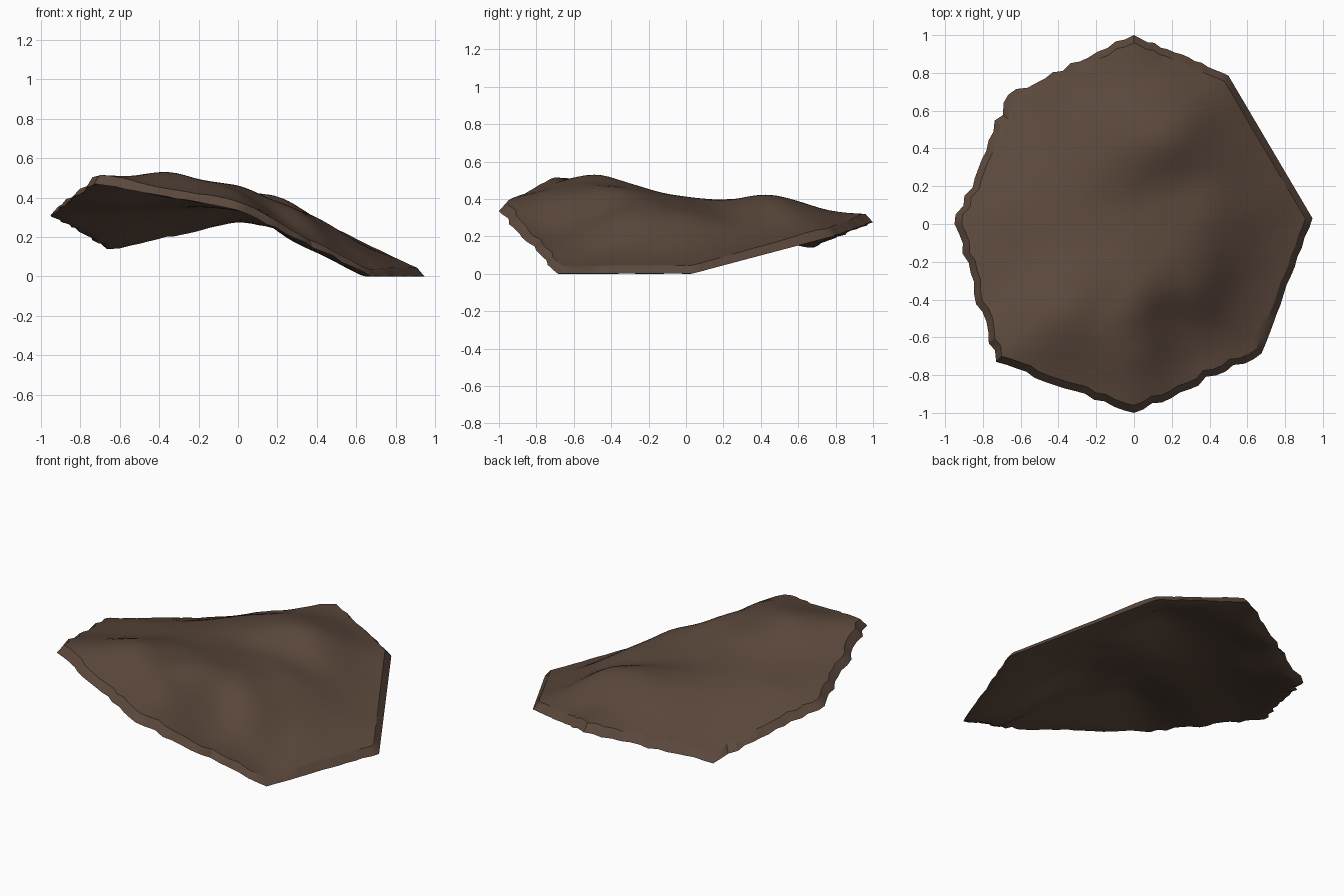
import bpy, bmesh, math, random
from mathutils import Vector, noise

if "Cube" in bpy.data.objects:
    bpy.data.objects.remove(bpy.data.objects["Cube"])

random.seed(4)
THICK, INSET = 0.045, 0.04
SEG, RINGS = 14, 26

# Lower outline corners of the slab, counter-clockwise: x, y, z
CORNERS = [Vector(c) for c in (
    (0.945, 0.03, 0.0), (0.5, 0.785, 0.2), (0.0, 1.0, 0.275), (-0.665, 0.685, 0.14),
    (-0.95, 0.0, 0.31), (-0.73, -0.73, 0.47), (0.0, -1.0, 0.335), (0.675, -0.685, 0.0))]
# Smooth edges have no chipping
CHIP = [0, 0.008, 0.012, 0.016, 0.014, 0.01, 0.014, 0.004]

# Heights of the folds on the upper face: x, y, z
FOLDS = [
    (-0.37, -0.47, 0.53), (-0.58, -0.52, 0.50), (-0.15, -0.43, 0.48), (0.03, -0.42, 0.45),
    (0.03, -0.7, 0.41), (0.2, -0.48, 0.32), (0.33, -0.38, 0.30), (0.5, -0.38, 0.16),
    (0.25, -0.72, 0.24), (-0.35, -0.12, 0.43), (-0.05, -0.08, 0.41), (0.22, -0.08, 0.36),
    (0.4, 0.0, 0.30), (0.55, -0.05, 0.20), (0.0, 0.17, 0.38), (0.25, 0.22, 0.33),
    (0.02, 0.38, 0.42), (0.24, 0.45, 0.39), (0.45, 0.5, 0.26), (0.1, 0.68, 0.36),
    (-0.35, 0.25, 0.38), (-0.65, 0.1, 0.36), (-0.35, 0.6, 0.30), (-0.62, -0.25, 0.42)]


def kernel(ax, ay, bx, by):
    return math.sqrt((ax - bx) ** 2 + (ay - by) ** 2 + 0.015)


def solve(a, b):
    n = len(b)
    m = [row[:] + [v] for row, v in zip(a, b)]
    for i in range(n):
        p = max(range(i, n), key=lambda r: abs(m[r][i]))
        m[i], m[p] = m[p], m[i]
        for r in range(i + 1, n):
            f = m[r][i] / m[i][i]
            m[r] = [u - f * v for u, v in zip(m[r], m[i])]
    x = [0] * n
    for i in reversed(range(n)):
        x[i] = (m[i][n] - sum(m[i][j] * x[j] for j in range(i + 1, n))) / m[i][i]
    return x


# Smooth height field through the folds and the rim
samples = list(FOLDS)
for i, a in enumerate(CORNERS):
    b = CORNERS[(i + 1) % 8]
    for t in (0, 0.33, 0.67):
        p = a.lerp(b, t)
        samples.append((p.x * 0.955, p.y * 0.955, p.z + THICK))
weights = solve([[kernel(*p[:2], *q[:2]) for q in samples] for p in samples],
                [p[2] for p in samples])


def height(x, y):
    z = sum(w * kernel(x, y, q[0], q[1]) for w, q in zip(weights, samples))
    return z + 0.004 * noise.noise(Vector((x * 6, y * 6, 2)))


# Chipped outline
outline = []
for i, a in enumerate(CORNERS):
    b = CORNERS[(i + 1) % 8]
    for s in range(SEG):
        p = a.lerp(b, s / SEG)
        if s:
            out = Vector((p.x, p.y, 0)).normalized()
            p += out * random.uniform(-1, 1) * CHIP[i]
            p.z += random.uniform(0, 0.6) * CHIP[i]
        outline.append(p)

# Upper and lower skins joined by a sloping rim
bm = bmesh.new()
N = len(outline)


def skin(drop, inset):
    rings = []
    for r in range(1, RINGS + 1):
        ring = []
        for p in outline:
            k = r / RINGS * (1 - inset)
            x, y = p.x * k, p.y * k
            ring.append(bm.verts.new((x, y, max(height(x, y) - drop, 0.0))))
        rings.append(ring)
    centre = bm.verts.new((0, 0, height(0, 0) - drop))
    for j in range(N):
        bm.faces.new((centre, rings[0][j], rings[0][(j + 1) % N]))
    for a, b in zip(rings, rings[1:]):
        bridge(a, b)
    return rings[-1]


def bridge(a, b):
    for j in range(N):
        k = (j + 1) % N
        bm.faces.new((a[j], b[j], b[k], a[k]))


top = skin(0, INSET)
under = skin(THICK, INSET)
rim = [bm.verts.new(p) for p in outline]
bridge(top, rim)
bridge(rim, under)
bmesh.ops.recalc_face_normals(bm, faces=bm.faces)

mesh = bpy.data.meshes.new("rock_slab")
bm.to_mesh(mesh)
bm.free()
slab = bpy.data.objects.new("rock_slab", mesh)
bpy.context.collection.objects.link(slab)

mat = bpy.data.materials.new("brown_rock")
mat.diffuse_color = (0.105, 0.065, 0.045, 1)
mat.use_nodes = True
mat.node_tree.nodes["Principled BSDF"].inputs["Base Color"].default_value = mat.diffuse_color
mesh.materials.append(mat)

bpy.context.view_layer.objects.active = slab
slab.select_set(True)
bpy.ops.object.shade_smooth_by_angle(angle=math.radians(30))
